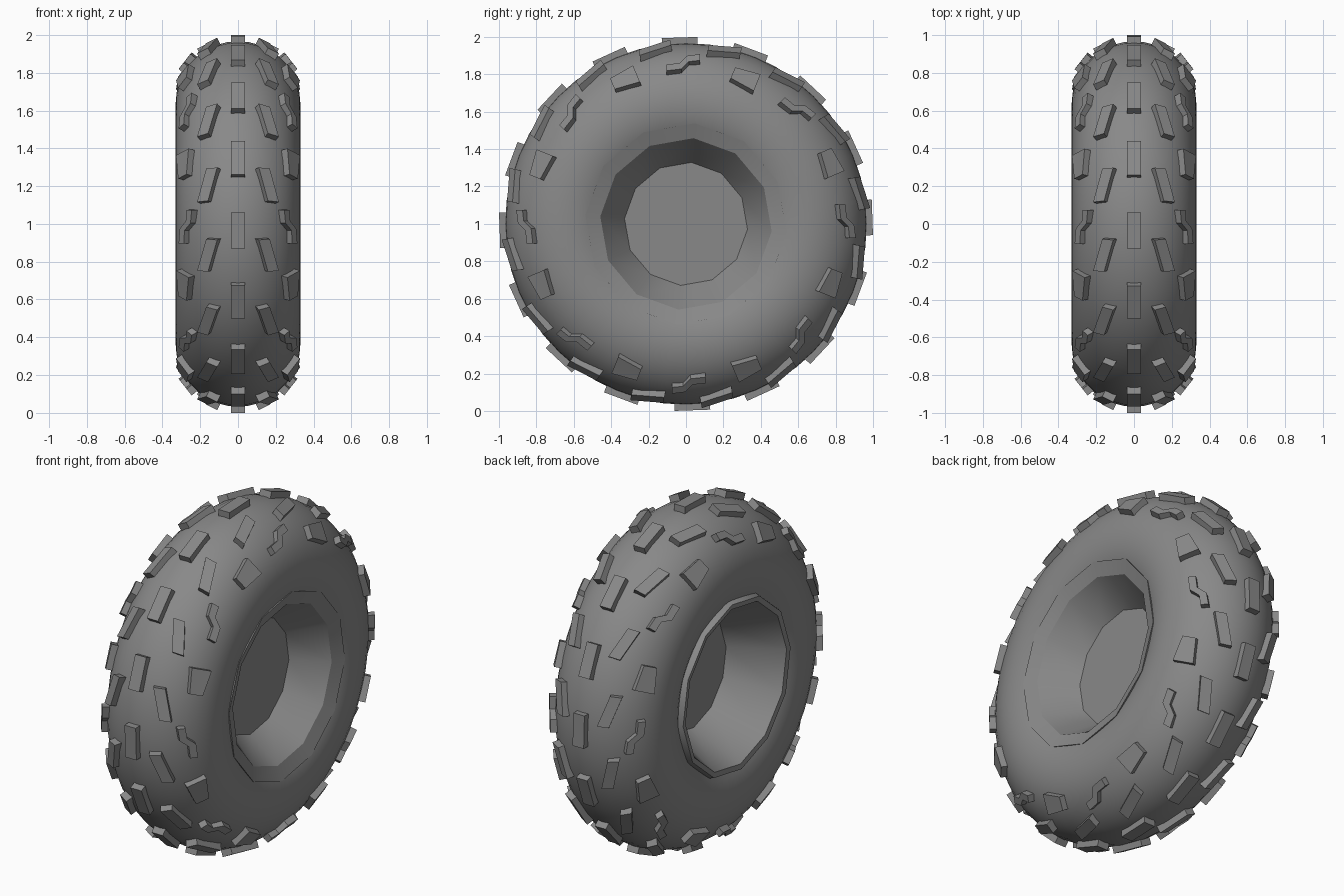
import bpy, bmesh
from math import sin, cos, pi, radians
from mathutils import Vector

cube = bpy.data.objects.get("Cube")
if cube:
    bpy.data.objects.remove(cube, do_unlink=True)

rubber = bpy.data.materials.new("dark_grey")
rubber.use_nodes = True
GREY = (0.25, 0.25, 0.25, 1)
rubber.diffuse_color = GREY
rubber.node_tree.nodes["Principled BSDF"].inputs["Base Color"].default_value = GREY

RING, TUBE, HEIGHT = 0.637, 0.33, 0.03   # ring radius, tube radius, tread block height
CENTRE = Vector((0, 0, 1))


def finish(name, bm, smooth=None):
    bmesh.ops.recalc_face_normals(bm, faces=bm.faces)
    mesh = bpy.data.meshes.new(name)
    bm.to_mesh(mesh)
    bm.free()
    mesh.materials.append(rubber)
    obj = bpy.data.objects.new(name, mesh)
    bpy.context.collection.objects.link(obj)
    if smooth:
        bpy.ops.object.select_all(action='DESELECT')
        obj.select_set(True)
        bpy.context.view_layer.objects.active = obj
        bpy.ops.object.shade_smooth_by_angle(angle=radians(smooth))
    return obj


def radial(t):
    """Outward direction at wheel angle t, starting at the front and rising."""
    return Vector((0, -cos(t), sin(t)))


def lathe(name, profile, sides, smooth, phase=0):
    """Spin (radius, x) points about the axle."""
    bm = bmesh.new()
    rings = []
    for r, x in profile:
        if r == 0:
            rings.append([bm.verts.new(CENTRE + Vector((x, 0, 0)))] * sides)
        else:
            rings.append([bm.verts.new(CENTRE + Vector((x, 0, 0)) + r * radial(phase + 2 * pi * i / sides))
                          for i in range(sides)])
    for a, b in zip(rings, rings[1:]):
        for i in range(sides):
            j = (i + 1) % sides
            corners = list(dict.fromkeys((a[i], a[j], b[j], b[i])))
            bm.faces.new(corners)
    return finish(name, bm, smooth)


def add_block(bm, outline, t, phi, side):
    """Prism on the tyre: outline is (along the tread, away from the centre line)."""
    out, axle = radial(t), Vector((side, 0, 0))
    along = Vector((0, sin(t), cos(t)))
    normal = out * cos(phi) + axle * sin(phi)
    across = axle * cos(phi) - out * sin(phi)
    base = CENTRE + out * RING + normal * TUBE
    low, high = [[bm.verts.new(base + along * u + across * v + normal * h) for u, v in outline]
                 for h in (-0.03, HEIGHT)]
    bm.faces.new(low)
    bm.faces.new(high)
    for i in range(len(outline)):
        j = (i + 1) % len(outline)
        bm.faces.new((low[i], low[j], high[j], high[i]))


def tread_row(name, outline, count, phase, phi, sides=(1, -1)):
    bm = bmesh.new()
    for side in sides:
        for i in range(count):
            add_block(bm, outline, radians(phase) + 2 * pi * i / count, radians(phi), side)
    return finish(name, bm)


def bar(length, width, slant=0):
    l, w = length / 2, width / 2
    return [(-l, slant - w), (l, -slant - w), (l, -slant + w), (-l, slant + w)]


# Tyre carcass: open round tube
arc = [radians(-120 + 10 * i) for i in range(25)]
lathe("tyre", [(RING + TUBE * cos(a), TUBE * sin(a)) for a in arc], 48, 40)

# Wheel hub: dished on both sides, with a raised lip on one side
lathe("hub", [(0, 0.10), (0.33, 0.10), (0.46, 0.287), (0.54, 0.318), (0.53, 0.25),
              (0.51, -0.25), (0.51, -0.30), (0.50, -0.33), (0.47, -0.325),
              (0.33, -0.03), (0, -0.03)], 12, 32, radians(5))

# Tread blocks
tread_row("centre_tread", bar(0.19, 0.072), 16, -2, 0, (1,))
tread_row("inner_tread", bar(0.175, 0.065, 0.027), 16, 12.5, 27)
zigzag = [(-0.09, 0.012), (-0.02, 0.005), (0.02, -0.045), (0.09, -0.055),
          (0.09, -0.012), (0.03, -0.005), (-0.01, 0.045), (-0.09, 0.055)]
tread_row("zigzag_shoulder_tread", zigzag, 8, -1, 51)
taper = [(-0.07, -0.038), (0.07, -0.058), (0.07, 0.058), (-0.07, 0.038)]
tread_row("tapered_shoulder_tread", taper, 8, 22, 55)
